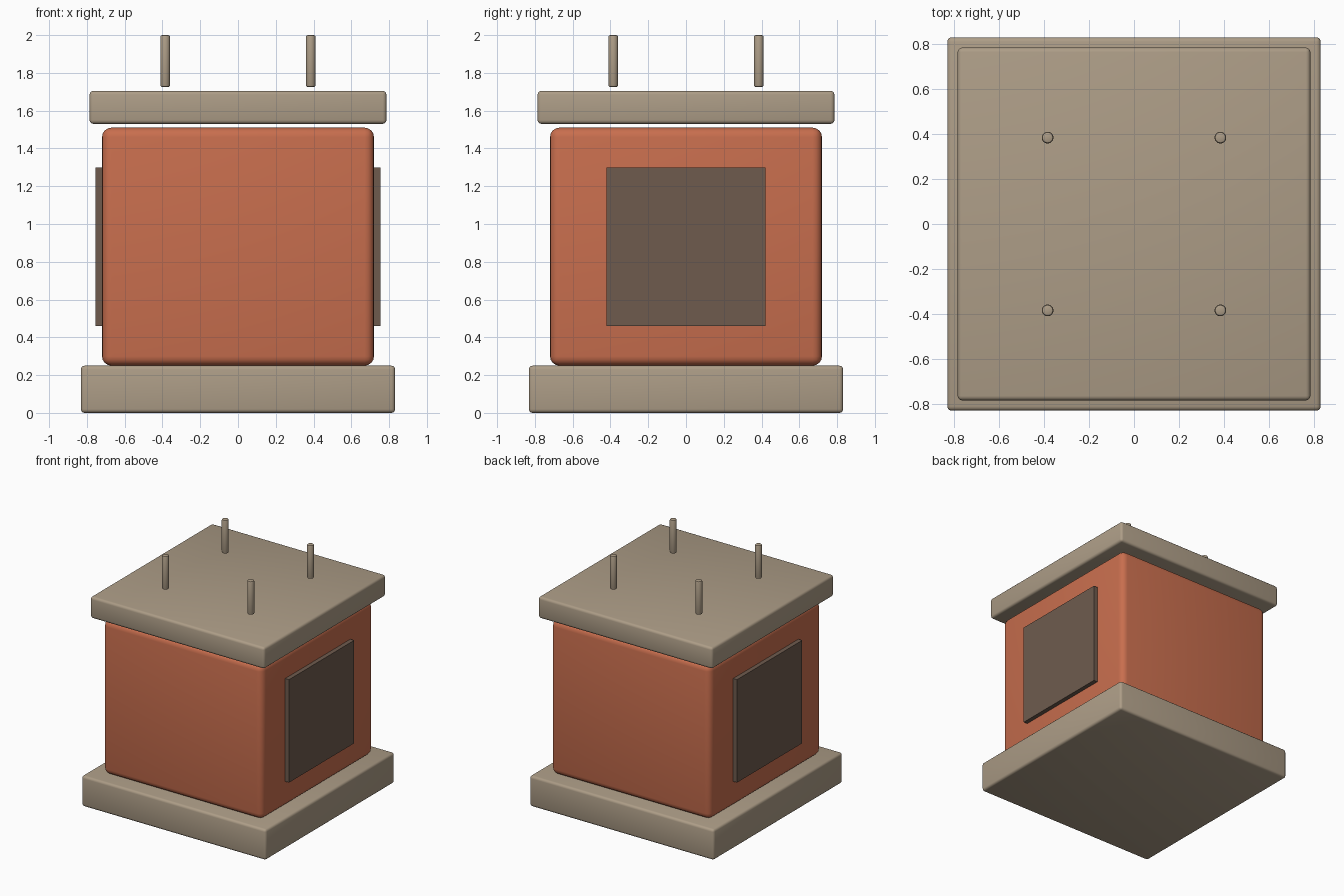
import bpy
import math

if "Cube" in bpy.data.objects:
    bpy.data.objects.remove(bpy.data.objects["Cube"])


def material(name, rgb):
    m = bpy.data.materials.new(name)
    m.diffuse_color = (*rgb, 1)
    m.use_nodes = True
    m.node_tree.nodes["Principled BSDF"].inputs["Base Color"].default_value = m.diffuse_color
    return m


STONE = material("warm beige", (0.418, 0.337, 0.242))
CLAY = material("terracotta", (0.578, 0.156, 0.076))
DARK = material("dark brown", (0.156, 0.105, 0.076))


def finish(ob, name, mat, bevel, segments):
    ob.name = name
    ob.data.materials.append(mat)
    if bevel:
        mod = ob.modifiers.new("rounded edges", 'BEVEL')
        mod.width = bevel
        mod.segments = segments
        mod.limit_method = 'ANGLE'
        mod.angle_limit = math.radians(40)
        bpy.ops.object.modifier_apply(modifier=mod.name)
        bpy.ops.object.shade_smooth_by_angle(angle=math.radians(35))
    return ob


def box(name, x, y, z, mat, bevel=0, segments=3):
    """Box from (min, max) ranges on each axis."""
    bpy.ops.mesh.primitive_cube_add(size=1, location=[sum(r) / 2 for r in (x, y, z)])
    ob = bpy.context.object
    ob.scale = [r[1] - r[0] for r in (x, y, z)]
    bpy.ops.object.transform_apply(location=False, rotation=False, scale=True)
    return finish(ob, name, mat, bevel, segments)


def square_block(name, half, z, mat, bevel, segments=3):
    return box(name, (-half, half), (-half, half), z, mat, bevel, segments)


# Plinth, body and lid
square_block("base_slab", 0.832, (0.0, 0.25), STONE, 0.02)
square_block("body", 0.72, (0.25, 1.51), CLAY, 0.05, 4)
square_block("top_slab", 0.786, (1.53, 1.705), STONE, 0.02)

# Dark panels on the left and right faces
for side, s in (("left", -1), ("right", 1)):
    x = sorted((s * 0.70, s * 0.755))
    box(side + "_panel", x, (-0.42, 0.42), (0.46, 1.30), DARK)

# Four pins hovering above the lid
for sx, side in ((-1, "left"), (1, "right")):
    for sy, end in ((-1, "front"), (1, "back")):
        bpy.ops.mesh.primitive_cylinder_add(
            vertices=24, radius=0.026, depth=0.275,
            location=(sx * 0.385, sy * 0.385, 1.8625))
        finish(bpy.context.object, f"{end}_{side}_pin", STONE, 0.01, 2)
